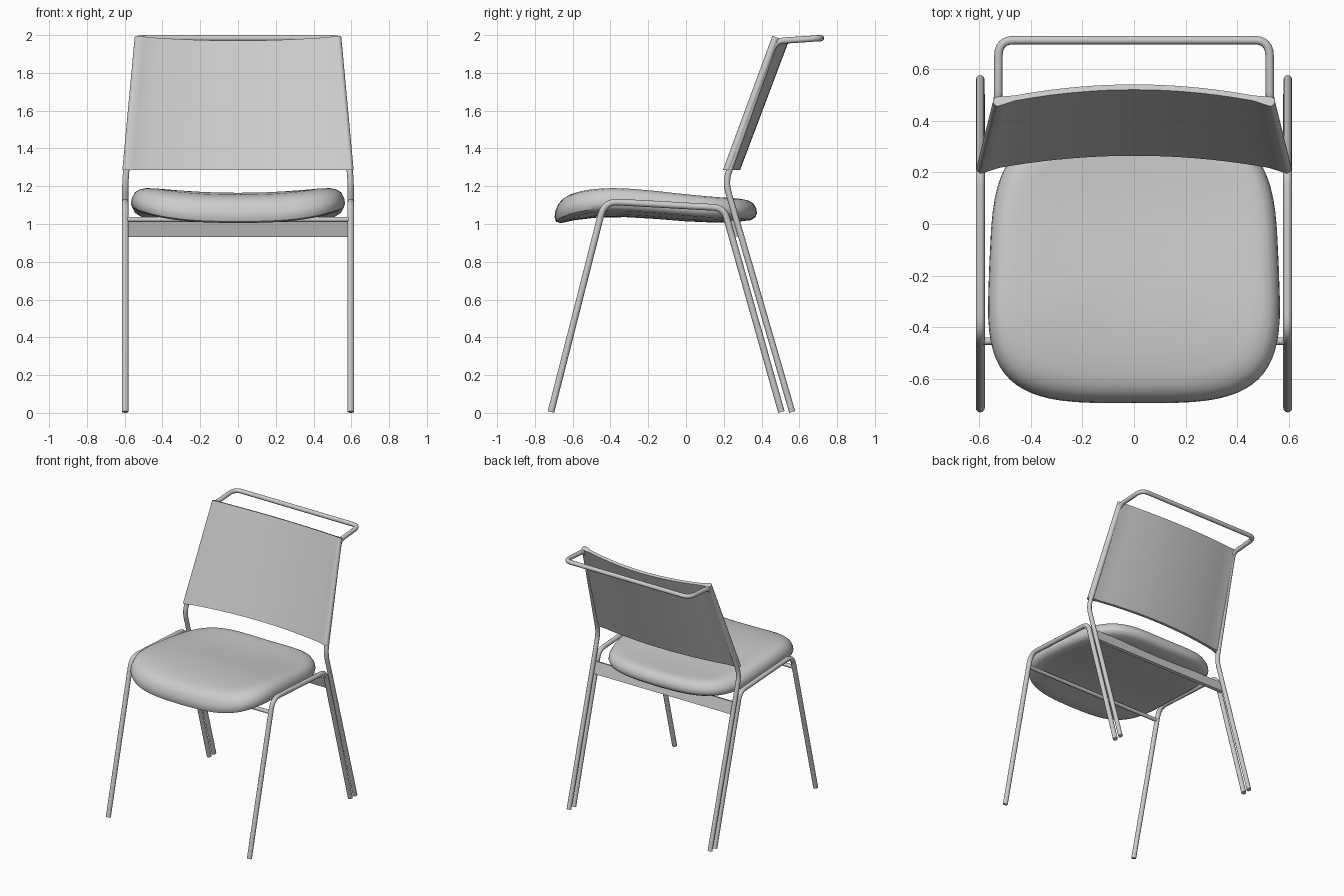
import bpy, bmesh, math
from mathutils import Vector

if "Cube" in bpy.data.objects:
    bpy.data.objects.remove(bpy.data.objects["Cube"])


def fillet(points, radii, steps=6):
    """Round the inner corners of a polyline."""
    pts = [Vector(p) for p in points]
    out = [pts[0]]
    for i in range(1, len(pts) - 1):
        p, r = pts[i], radii[i - 1]
        a = p + (pts[i - 1] - p).normalized() * r
        b = p + (pts[i + 1] - p).normalized() * r
        for k in range(steps + 1):
            t = k / steps
            out.append(a * (1 - t) ** 2 + p * 2 * t * (1 - t) + b * t * t)
    return out + [pts[-1]]


def tube(name, pts, radius):
    cu = bpy.data.curves.new(name, 'CURVE')
    cu.dimensions = '3D'
    cu.bevel_depth = radius
    cu.bevel_resolution = 4
    cu.use_fill_caps = True
    sp = cu.splines.new('POLY')
    sp.points.add(len(pts) - 1)
    for q, p in zip(sp.points, pts):
        q.co = (*p, 1)
    ob = bpy.data.objects.new(name, cu)
    bpy.context.collection.objects.link(ob)
    select(ob)
    bpy.ops.object.convert(target='MESH')
    bpy.ops.object.shade_smooth_by_angle(angle=math.radians(40))


def select(ob):
    bpy.ops.object.select_all(action='DESELECT')
    ob.select_set(True)
    bpy.context.view_layer.objects.active = ob


def finish(name, bm):
    bmesh.ops.recalc_face_normals(bm, faces=bm.faces)
    me = bpy.data.meshes.new(name)
    bm.to_mesh(me)
    bm.free()
    ob = bpy.data.objects.new(name, me)
    bpy.context.collection.objects.link(ob)
    select(ob)
    bpy.ops.object.shade_smooth_by_angle(angle=math.radians(40))
    return ob


def bridge(bm, a, b):
    n = len(a)
    for i in range(n):
        bm.faces.new((a[i], a[(i + 1) % n], b[(i + 1) % n], b[i]))


# Side frames: inverted U of front leg, seat rail and inner rear leg
for side, label in ((-1, "left"), (1, "right")):
    x = 0.597 * side
    tube(label + "_side_frame", fillet(
        [(x, -0.715, 0.005), (x, -0.432, 1.12), (x, 0.2, 1.085), (x, 0.505, 0.005)],
        [0.075, 0.055]), 0.0175)

# Rear frame: outer rear legs, back posts and handle in one bent tube
half = [(0.597, 0.562, 0.005), (0.597, 0.208, 1.225), (0.528, 0.473, 1.968),
        (0.526, 0.714, 1.984)]
path = half + [(-x, y, z) for x, y, z in reversed(half)]
tube("rear_frame_and_handle", fillet(path, [0.06, 0.045, 0.06, 0.06, 0.045, 0.06]), 0.0165)

# Front cross tube under the seat
tube("front_crossbar", [(-0.597, -0.455, 1.024), (0.597, -0.455, 1.024)], 0.014)

# Flat rear cross plate, tilted with the rear legs
bm = bmesh.new()
bmesh.ops.create_cube(bm, size=1)
bmesh.ops.scale(bm, vec=(1.18, 0.022, 0.09), verts=bm.verts)
plate = finish("rear_crossbar", bm)
plate.location = (0, 0.257, 0.977)
plate.rotation_euler.x = math.radians(16)


# Seat: rings of a rounded-square outline over a curved underside
def underside(y):
    pts = [(-0.69, 0.998), (-0.45, 1.035), (-0.1, 1.022), (0.18, 1.007), (0.37, 1.025)]
    total = 0
    for i, (a, z) in enumerate(pts):
        for j, (b, _) in enumerate(pts):
            if i != j:
                z *= (y - b) / (a - b)
        total += z
    return total


def seat_point(s, ang, h):
    e = 2 / 3.7
    u = math.copysign(abs(math.cos(ang)) ** e, math.cos(ang))
    v = math.copysign(abs(math.sin(ang)) ** e, math.sin(ang))
    x = 0.562 * s * u * (1 - 0.04 * s * v)
    y = -0.16 + 0.536 * s * v
    thick = 0.125 - 0.012 * s * v
    return (x, y, underside(y) + 0.035 * (x / 0.56) ** 2 + thick * h)


rings = [(0.3, 0), (0.6, 0), (0.8, 0), (0.94, 0), (0.985, 0.1), (1, 0.28), (0.993, 0.5),
         (0.967, 0.74), (0.925, 0.89), (0.87, 0.97), (0.8, 1), (0.6, 1), (0.3, 1)]
N = 72
bm = bmesh.new()
loops = [[bm.verts.new(seat_point(s, 2 * math.pi * k / N, h)) for k in range(N)]
         for s, h in rings]
for a, b in zip(loops, loops[1:]):
    bridge(bm, a, b)
for loop, h in ((loops[0], 0), (loops[-1], 1)):
    c = bm.verts.new(seat_point(0, 0, h))
    for k in range(N):
        bm.faces.new((loop[k], loop[(k + 1) % N], c))
finish("seat", bm)


# Backrest: bowed sleeve that wraps the posts, ruled from bottom to top
def sleeve_section(hw, y, z, n, bow):
    us = [-1, -0.94, -0.88] + [-0.8 + 0.1 * i for i in range(17)] + [0.88, 0.94, 1]

    def offset(u, sign):
        t = 0.02 - 0.009 * min(1, (1 - abs(u)) / 0.12)
        return bow * (1 - u * u) + sign * t
    prof = [(u * hw, offset(u, -1)) for u in us]
    arc = [math.pi * (k / 8 - 0.5) for k in range(1, 8)]
    prof += [(hw + 0.02 * math.cos(a), 0.02 * math.sin(a)) for a in arc]
    prof += [(u * hw, offset(u, 1)) for u in reversed(us)]
    prof += [(-hw - 0.02 * math.cos(a), 0.02 * math.sin(a)) for a in reversed(arc)]
    return [(px, y + d * n[0], z + d * n[1]) for px, d in prof]


bm = bmesh.new()
low = [bm.verts.new(p) for p in sleeve_section(0.592, 0.216, 1.287, (1, 0), 0.06)]
top = [bm.verts.new(p) for p in sleeve_section(0.527, 0.476, 1.989, (0.93, -0.37), 0.06)]
bridge(bm, low, top)
bm.faces.new(low)
bm.faces.new(top)
finish("backrest", bm)
